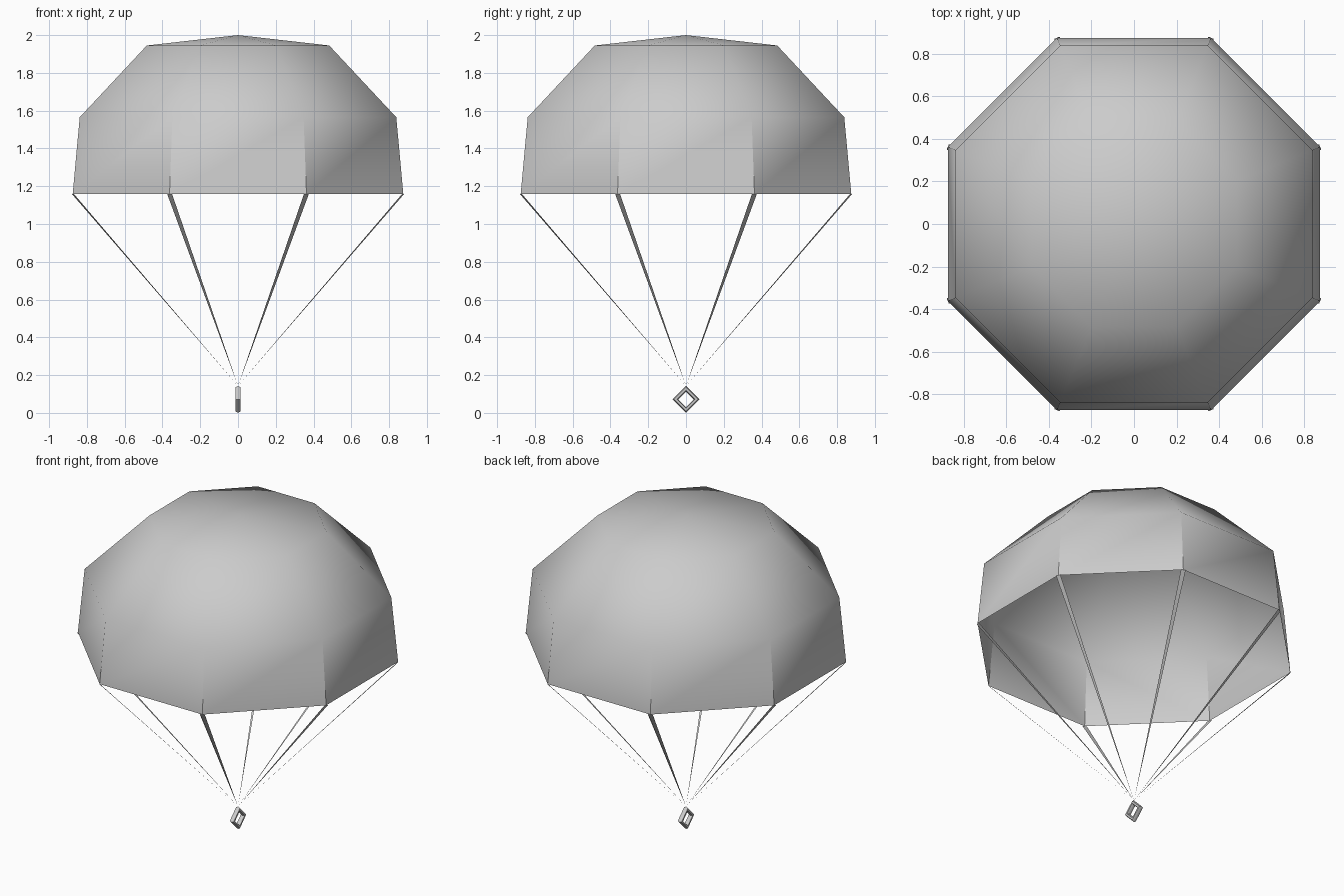
import bpy, bmesh
from math import sin, cos, pi, radians
from mathutils import Vector

if "Cube" in bpy.data.objects:
    bpy.data.objects.remove(bpy.data.objects["Cube"])

SIDES = 8
CORNER = cos(pi / SIDES)          # apothem / corner radius
ANGLES = [(k + 0.5) * 2 * pi / SIDES for k in range(SIDES)]


def add_object(name, bm):
    mesh = bpy.data.meshes.new(name)
    bm.to_mesh(mesh)
    bm.free()
    obj = bpy.data.objects.new(name, mesh)
    bpy.context.collection.objects.link(obj)
    return obj


def smooth(obj, degrees):
    bpy.ops.object.select_all(action='DESELECT')
    obj.select_set(True)
    bpy.context.view_layer.objects.active = obj
    bpy.ops.object.shade_smooth_by_angle(angle=radians(degrees))


# Canopy: open octagonal dome from (apothem, height) profile
bm = bmesh.new()
rings = [[bm.verts.new((a / CORNER * cos(t), a / CORNER * sin(t), z)) for t in ANGLES]
         for a, z in ((0.875, 1.16), (0.838, 1.565), (0.483, 1.945))]
apex = bm.verts.new((0, 0, 2.0))
for k in range(SIDES):
    n = (k + 1) % SIDES
    for low, high in zip(rings, rings[1:]):
        bm.faces.new((low[k], low[n], high[n], high[k]))
    bm.faces.new((rings[-1][k], rings[-1][n], apex))
smooth(add_object("canopy", bm), 42)

# Suspension lines: flat straps tapering to a point above the ring
for i, t in enumerate(ANGLES):
    bm = bmesh.new()
    top = Vector((0.875 / CORNER * cos(t), 0.875 / CORNER * sin(t), 1.16))
    half = Vector((-sin(t), cos(t), 0)) * 0.014
    bm.faces.new([bm.verts.new(p) for p in (top - half, (0, 0, 0.143), top + half)])
    add_object(f"suspension_line_{i + 1}", bm)

# Harness ring: four-sided torus standing in the YZ plane
bpy.ops.mesh.primitive_torus_add(major_segments=4, minor_segments=6,
                                 major_radius=0.056, minor_radius=0.0155,
                                 location=(0, 0, 0.0715), rotation=(0, pi / 2, 0))
ring = bpy.context.object
ring.name = "harness_ring"
smooth(ring, 65)
